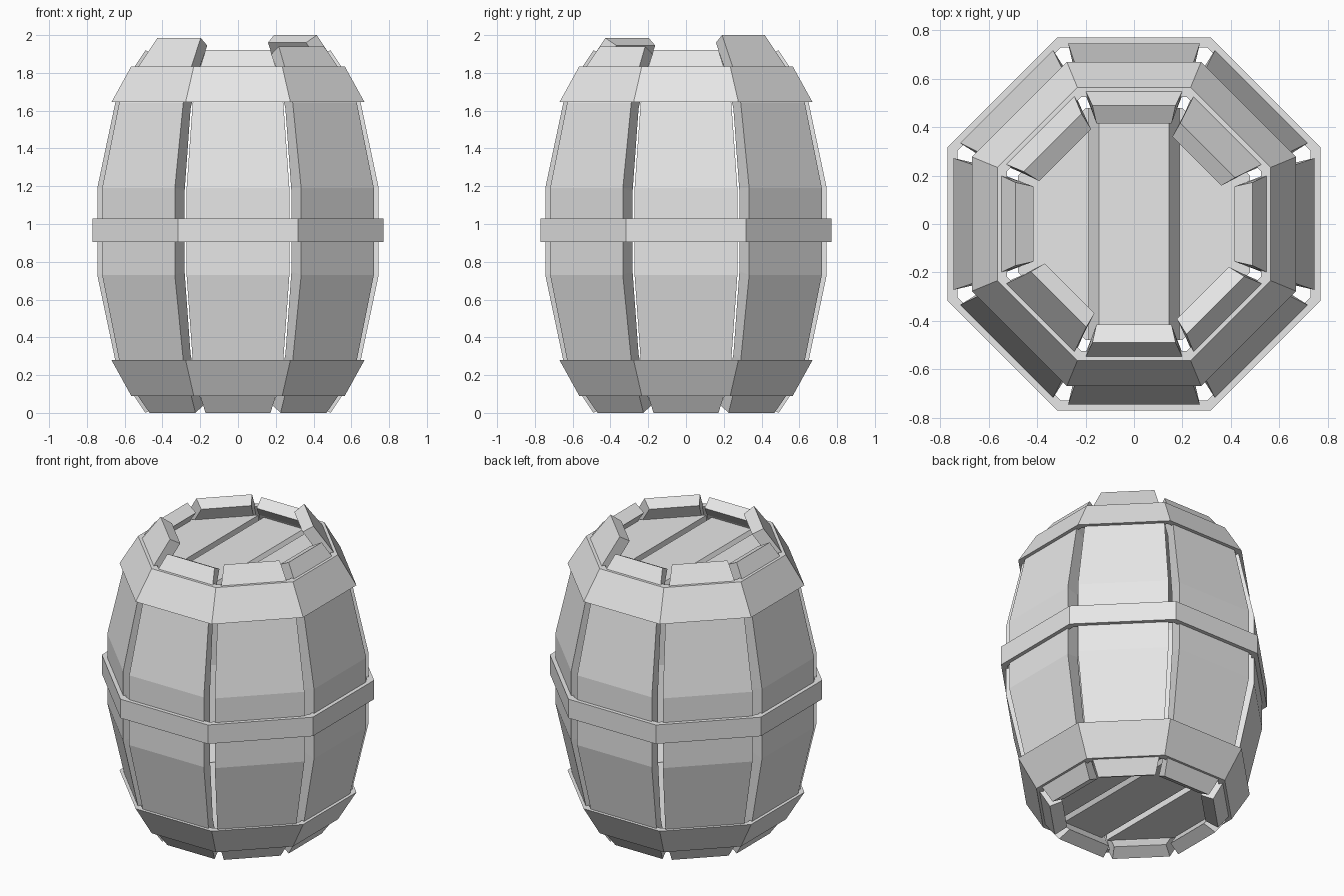
import bpy, bmesh, math
from mathutils import Matrix, Vector

if "Cube" in bpy.data.objects:
    bpy.data.objects.remove(bpy.data.objects["Cube"], do_unlink=True)

SIDES = 8
STEP = math.tau / SIDES
MID = 0.96          # mirror height of the barrel body

grey = bpy.data.materials.new("plain_grey")
grey.use_nodes = True
grey.diffuse_color = (0.8, 0.8, 0.8, 1)
grey.node_tree.nodes["Principled BSDF"].inputs["Base Color"].default_value = (0.8, 0.8, 0.8, 1)


def finish(bm, name):
    bmesh.ops.recalc_face_normals(bm, faces=bm.faces)
    mesh = bpy.data.meshes.new(name)
    bm.to_mesh(mesh)
    bm.free()
    mesh.materials.append(grey)
    obj = bpy.data.objects.new(name, mesh)
    bpy.context.collection.objects.link(obj)
    return obj


def loft(name, loops, closed=False):
    """Skin a list of equal vertex loops; cap the ends or join them in a ring."""
    bm = bmesh.new()
    rows = [[bm.verts.new(p) for p in loop] for loop in loops]
    pairs = list(zip(rows, rows[1:]))
    if closed:
        pairs.append((rows[-1], rows[0]))
    else:
        bm.faces.new(rows[0])
        bm.faces.new(rows[-1])
    for a, b in pairs:
        for i in range(len(a)):
            j = (i + 1) % len(a)
            bm.faces.new((a[i], a[j], b[j], b[i]))
    return finish(bm, name)


def mirrored(half):
    return half + [(r, 2 * MID - z, w) for r, z, w in reversed(half)]


# Staves: (apothem, height, half width) of the lower half, outside and inside
outer = mirrored([(0.49, 0, 0.172), (0.55, 0.09, 0.2), (0.65, 0.28, 0.24), (0.745, 0.73, 0.272)])
inner = mirrored([(0.415, 0.04, 0.155), (0.47, 0.11, 0.175), (0.57, 0.31, 0.215), (0.65, 0.75, 0.25)])


def stave(name, turn, extra):
    loops = []
    for k, ((ro, zo, wo), (ri, zi, wi)) in enumerate(zip(outer, inner)):
        if k == len(outer) - 1:     # taller staves keep leaning inwards
            ro, zo, wo = ro - 0.75 * extra, zo + extra, wo - 0.15 * extra
            ri, zi, wi = ri - 0.6 * extra, zi + extra, wi - 0.15 * extra
        loops.append([(ro, -wo, zo), (ro, wo, zo), (ri, wi, zi), (ri, -wi, zi)])
    obj = loft(name, loops)
    obj.data.transform(Matrix.Rotation(turn * STEP, 4, "Z"))


extra_height = {1: 0.08, 3: 0.02, 5: 0.065, 7: 0.02}
for n in range(SIDES):
    stave(f"stave_{n + 1}", n, extra_height.get(n, 0))


# Hoops: eight-sided rings with flats on the staves
def octagon(apothem, z):
    r = apothem / math.cos(STEP / 2)
    return [(r * math.cos((i + 0.5) * STEP), r * math.sin((i + 0.5) * STEP), z) for i in range(SIDES)]


def hoop(name, section):
    loft(name, [octagon(r, z) for r, z in section], closed=True)


slanted = [(0.565, 0.09), (0.67, 0.28), (0.63, 0.28), (0.525, 0.09)]
hoop("bottom_hoop", slanted)
hoop("top_hoop", [(r, 2 * MID - z + 0.005) for r, z in slanted])
hoop("middle_hoop", [(0.77, 0.905), (0.77, 1.03), (0.73, 1.03), (0.73, 0.905)])


# Heads: three planks each, cut from an eight-sided disc
def plank(name, z, up, cuts):
    bm = bmesh.new()
    rows = [[bm.verts.new(p) for p in octagon(0.48, h)] for h in (z, z - up * 0.07)]
    for row in rows:
        bm.faces.new(row)
    for i in range(SIDES):
        j = (i + 1) % SIDES
        bm.faces.new((rows[0][i], rows[0][j], rows[1][j], rows[1][i]))
    for x, normal in cuts:
        bmesh.ops.bisect_plane(bm, geom=bm.verts[:] + bm.edges[:] + bm.faces[:], dist=1e-5,
                               plane_co=(x, 0, z), plane_no=normal, clear_outer=True)
        bmesh.ops.holes_fill(bm, edges=[e for e in bm.edges if e.is_boundary], sides=0)
    finish(bm, name)


for label, z, up in (("top", 1.8, 1), ("bottom", 0.12, -1)):
    slope = 0.64 * up
    plank(f"{label}_middle_plank", z, up,
          [(0.145, Vector((1, 0, slope))), (-0.145, Vector((-1, 0, slope)))])
    plank(f"{label}_left_plank", z, up, [(0.188, Vector((-1, 0, 0)))])
    plank(f"{label}_right_plank", z, up, [(-0.188, Vector((1, 0, 0)))])
